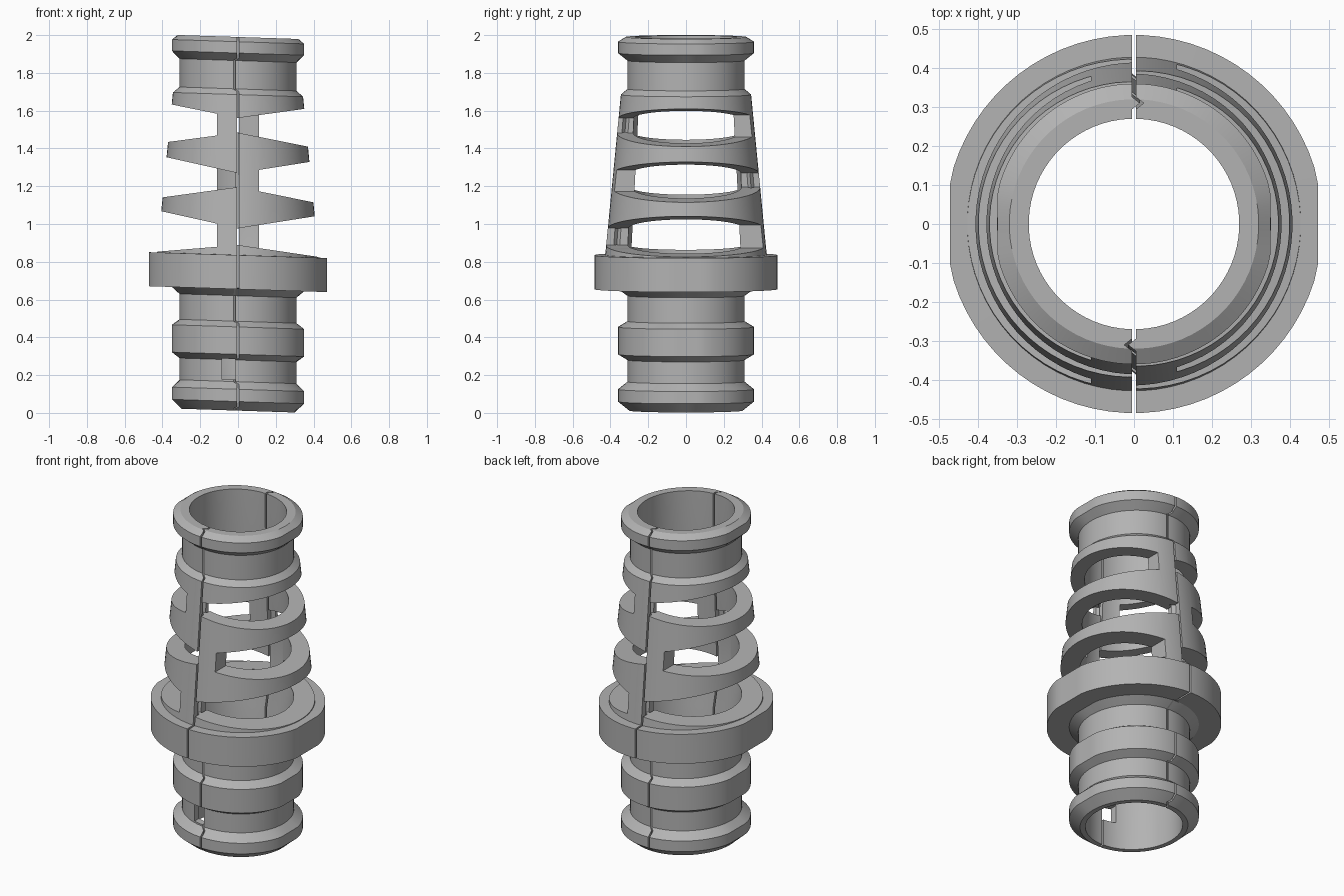
import bpy, bmesh, math

if "Cube" in bpy.data.objects:
    bpy.data.objects.remove(bpy.data.objects["Cube"], do_unlink=True)

GREY = bpy.data.materials.new("plain grey")
GREY.use_nodes = True
GREY.diffuse_color = (0.45, 0.45, 0.45, 1)
GREY.node_tree.nodes["Principled BSDF"].inputs["Base Color"].default_value = GREY.diffuse_color

SEGMENTS = 72
GAP = 0.005        # half width of the seam
TONGUE = 0.02      # depth of the interlocking seam ridge
SLOPE = 0.033      # slight lean of the rings across x


def make_object(name, bm):
    bmesh.ops.recalc_face_normals(bm, faces=bm.faces)
    mesh = bpy.data.meshes.new(name)
    bm.to_mesh(mesh)
    bm.free()
    obj = bpy.data.objects.new(name, mesh)
    bpy.context.collection.objects.link(obj)
    return obj


def loft(name, rings, capped=True, closed=False):
    """Skin a stack of equal rings of points."""
    bm = bmesh.new()
    rows = [[bm.verts.new(p) for p in ring] for ring in rings]
    pairs = list(zip(rows, rows[1:])) + ([(rows[-1], rows[0])] if closed else [])
    for low, high in pairs:
        n = len(low)
        for i in range(n):
            j = (i + 1) % n
            bm.faces.new((low[i], low[j], high[j], high[i]))
    if capped:
        bm.faces.new(rows[0])
        bm.faces.new(rows[-1])
    return make_object(name, bm)


def boolean(obj, cutter, operation):
    mod = obj.modifiers.new("cut", 'BOOLEAN')
    mod.operation = operation
    mod.solver = 'EXACT'
    mod.object = cutter
    bpy.context.view_layer.update()
    graph = bpy.context.evaluated_depsgraph_get()
    mesh = bpy.data.meshes.new_from_object(obj.evaluated_get(graph))
    obj.modifiers.clear()
    obj.data = mesh
    bpy.data.objects.remove(cutter, do_unlink=True)


def prism(name, outline, y0, y1):
    """Extrude an x-z outline along y."""
    return loft(name, [[(x, y, z) for x, z in outline] for y in (y0, y1)])


# Wall section: radius, height, and whether the ring has flattened sides
OUTER = [(0.30, 0.012, 0), (0.36, 0.06, 1), (0.36, 0.125, 1), (0.31, 0.165, 0),
         (0.31, 0.28, 0), (0.36, 0.31, 1), (0.36, 0.455, 1), (0.31, 0.485, 0),
         (0.31, 0.62, 0), (0.36, 0.655, 1), (0.485, 0.655, 1), (0.485, 0.835, 1),
         (0.428, 0.836, 0), (0.345, 1.685, 0), (0.31, 1.715, 0), (0.31, 1.865, 0),
         (0.36, 1.905, 1), (0.36, 1.965, 1), (0.32, 1.99, 0)]
INNER = [(0.27, 1.99, 0), (0.272, 1.65, 0), (0.31, 0.85, 0), (0.27, 0.68, 0), (0.27, 0.012, 0)]


def ring_points(radius, z, flat):
    limit = radius * (0.972 if flat else 1)
    points = []
    for i in range(SEGMENTS):
        a = math.tau * (i + 0.5) / SEGMENTS
        x = max(-limit, min(limit, radius * math.cos(a)))
        points.append((x, radius * math.sin(a), z))
    return points


half = loft("left_half_shell", [ring_points(*p) for p in OUTER + INNER], capped=False, closed=True)

# Keep one side of the tongue-and-groove seam
seam_heights = [(-0.2, 0.31), (0.62, 0.31), (0.66, 0.37), (0.84, 0.37), (1.66, 0.31), (2.2, 0.31)]
layers = []
for z, mid in seam_heights:
    w = 0.016
    layers.append([(1, -1, z), (1, 1, z), (GAP, 1, z),
                   (GAP, mid + w, z), (GAP + TONGUE, mid, z), (GAP, mid - w, z),
                   (GAP, -mid + w, z), (GAP - TONGUE, -mid, z), (GAP, -mid - w, z),
                   (GAP, -1, z)])
boolean(half, loft("seam_cutter", layers), 'INTERSECT')

# Flaring side windows, each one open to the seam at alternate ends
SPINE = 0.11
WINDOWS = [(1.465, 1.58, 0.165, 0.17, -1),
           (1.177, 1.29, 0.17, 0.19, 1),
           (0.876, 0.998, 0.115, 0.19, -1)]


def wedge(bottom, top, fall, rise, x0, x1):
    return [(x0, bottom - fall * (x0 - SPINE)), (x1, bottom - fall * (x1 - SPINE)),
            (x1, top + rise * (x1 - SPINE)), (x0, top + rise * (x0 - SPINE))]


for bottom, top, fall, rise, end in WINDOWS:
    shape = (bottom, top, fall, rise)
    boolean(half, prism("window_cutter", wedge(*shape, SPINE, 0.465), -1, 1), 'DIFFERENCE')
    boolean(half, prism("window_end_cutter", wedge(*shape, -0.1, SPINE + 0.01),
                        *sorted((end * 0.05, end * 1.0))), 'DIFFERENCE')

# Matching half, turned half way round
other = half.copy()
other.data = half.data.copy()
other.name = "right_half_shell"
bpy.context.collection.objects.link(other)
for v in other.data.vertices:
    v.co.x, v.co.y = -v.co.x, -v.co.y

# Small port in the lower neck beside the seam
port = [(-0.085, 0.175), (0.1, 0.175), (0.1, 0.285), (-0.085, 0.285)]
boolean(other, prism("port_cutter", port, -0.6, -0.1), 'DIFFERENCE')

# Lean the rings, colour and shade
for obj in (half, other):
    for v in obj.data.vertices:
        v.co.z -= SLOPE * v.co.x
    obj.data.materials.clear()
    obj.data.materials.append(GREY)
    for face in obj.data.polygons:
        face.material_index = 0
    bpy.ops.object.select_all(action='DESELECT')
    obj.select_set(True)
    bpy.context.view_layer.objects.active = obj
    bpy.ops.object.shade_smooth_by_angle(angle=math.radians(20))
